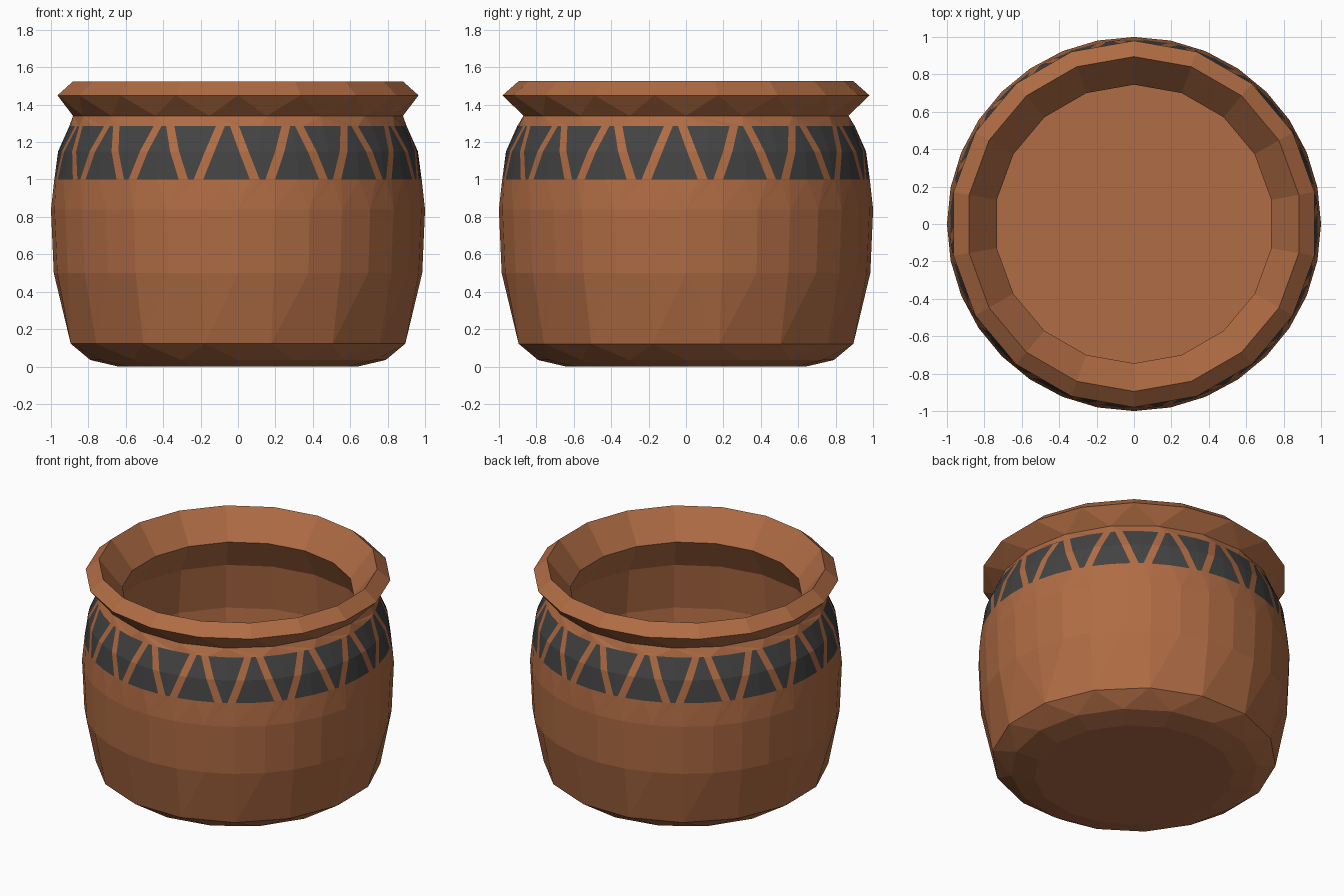
import bpy, bmesh, math

if "Cube" in bpy.data.objects:
    bpy.data.objects.remove(bpy.data.objects["Cube"])

TAU = math.tau
bm = bmesh.new()


def material(name, col):
    m = bpy.data.materials.new(name)
    m.diffuse_color = (*col, 1)
    m.use_nodes = True
    m.node_tree.nodes["Principled BSDF"].inputs["Base Color"].default_value = m.diffuse_color
    return m


def ring_at(angles, r, z):
    return [(a, bm.verts.new((r * math.cos(a), r * math.sin(a), z))) for a in angles]


def ring(n, r, z, shift=0.0):
    return ring_at([(i + shift) * TAU / n for i in range(n)], r, z)


def zip_rings(lo, hi):
    """Join two rings of any vertex counts, pairing vertices by angle."""
    def prep(rg):
        s = sorted((((a + 1e-4) % TAU, v) for a, v in rg), key=lambda p: p[0])
        return s + [(s[0][0] + TAU, s[0][1])]
    a, b = prep(lo), prep(hi)
    i = j = 0
    while i < len(a) - 1 or j < len(b) - 1:
        na = a[i + 1][0] if i < len(a) - 1 else 99
        nb = b[j + 1][0] if j < len(b) - 1 else 99
        if abs(na - nb) < 1e-3:
            bm.faces.new((a[i][1], a[i + 1][1], b[j + 1][1], b[j][1]))
            i, j = i + 1, j + 1
        elif na < nb:
            bm.faces.new((a[i][1], a[i + 1][1], b[j][1]))
            i += 1
        else:
            bm.faces.new((a[i][1], b[j + 1][1], b[j][1]))
            j += 1


# Painted band: 16 alternating up and down trapezoids with clay gaps between
REPEATS, WIDE, TIP = 16, 7.3, 0.9
Z0, Z1 = 1.0, 1.285


def band_ring(z, r):
    t = (z - Z0) / (Z1 - Z0)
    up = WIDE + (TIP - WIDE) * t
    down = TIP + (WIDE - TIP) * t
    cols = (-up, 0, up, 11.25 - down, 11.25, 11.25 + down)
    return ring_at([math.radians(-93.6 + 22.5 * k + c)
                    for k in range(REPEATS) for c in cols], r, z)


band = [band_ring(Z0, 0.984), band_ring(1.15, 0.962), band_ring(Z1, 0.902)]
for lo, hi in zip(band, band[1:]):
    n = len(lo)
    for i in range(n):
        k = (i + 1) % n
        f = bm.faces.new((lo[i][1], lo[k][1], hi[k][1], hi[i][1]))
        f.material_index = 0 if i % 6 in (2, 5) else 1

# Lower body, from the flat base up to the band
lower = [ring(16, 0.64, 0.0), ring(16, 0.79, 0.035), ring(16, 0.912, 0.122, 0.5),
         ring(32, 0.985, 0.5), ring(32, 1.0, 0.84), band[0]]
# Shoulder, flared rim, inner neck and inside wall
upper = [band[2], ring(18, 0.882, 1.34), ring(18, 0.98, 1.45, 0.5),
         ring(18, 0.895, 1.525, 0.5), ring(18, 0.745, 1.335, 0.5),
         ring(18, 0.86, 1.12, 0.5), ring(18, 0.9, 0.8, 0.5),
         ring(18, 0.86, 0.4, 0.5), ring(18, 0.76, 0.13, 0.5)]
for chain in (lower, upper):
    for lo, hi in zip(chain, chain[1:]):
        zip_rings(lo, hi)

# Base and inside floor
bm.faces.new([v for a, v in lower[0]])
bm.faces.new([v for a, v in upper[-1]])
bmesh.ops.recalc_face_normals(bm, faces=bm.faces)

mesh = bpy.data.meshes.new("clay_pot")
bm.to_mesh(mesh)
bm.free()
mesh.materials.append(material("terracotta", (0.434, 0.150, 0.058)))
mesh.materials.append(material("charcoal_paint", (0.056, 0.056, 0.056)))
pot = bpy.data.objects.new("clay_pot", mesh)
bpy.context.collection.objects.link(pot)
